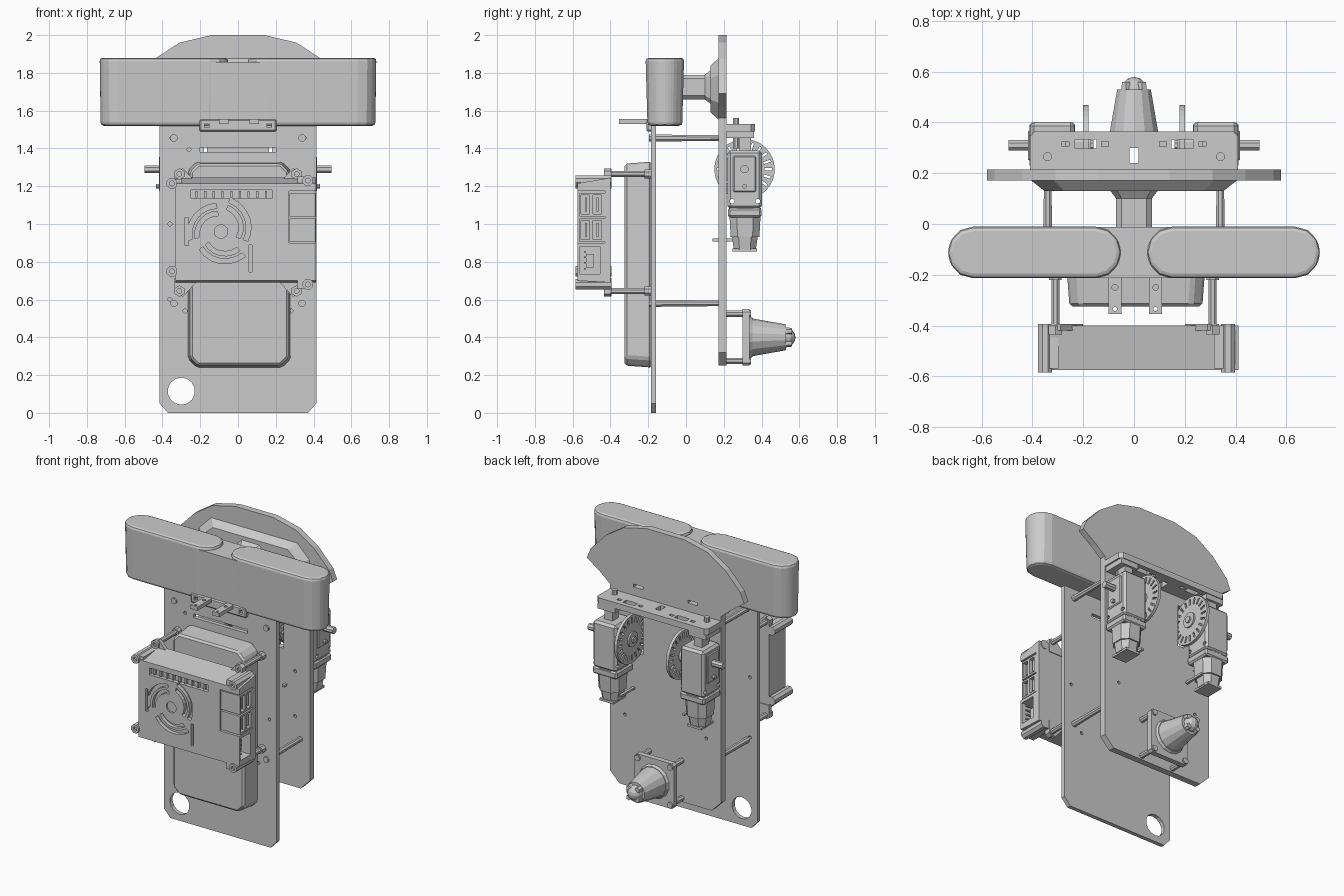
import bpy, bmesh
from math import sin, cos, pi, radians
from mathutils import Matrix, Vector

if "Cube" in bpy.data.objects:
    bpy.data.objects.remove(bpy.data.objects["Cube"])

MAPS = {'xz': lambda u, v, w: (u, w, v), 'xy': lambda u, v, w: (u, v, w), 'yz': lambda u, v, w: (w, u, v)}


def finish(name, bm, bevel=0, seg=2):
    bmesh.ops.recalc_face_normals(bm, faces=bm.faces)
    me = bpy.data.meshes.new(name)
    bm.to_mesh(me)
    bm.free()
    ob = bpy.data.objects.new(name, me)
    bpy.context.collection.objects.link(ob)
    if bevel:
        m = ob.modifiers.new('bevel', 'BEVEL')
        m.width, m.segments, m.limit_method = bevel, seg, 'ANGLE'
        apply(ob, m)
    return ob


def apply(ob, m):
    bpy.context.view_layer.objects.active = ob
    bpy.ops.object.modifier_apply(modifier=m.name)


def prism(name, pts, plane, a, b, s=(1, 1), bevel=0, seg=2):
    """Extrude a 2D profile from a to b; s scales the b end about its middle."""
    f = MAPS[plane]
    cu = (min(p[0] for p in pts) + max(p[0] for p in pts)) / 2
    cv = (min(p[1] for p in pts) + max(p[1] for p in pts)) / 2
    bm = bmesh.new()
    lo = [bm.verts.new(f(u, v, a)) for u, v in pts]
    hi = [bm.verts.new(f(cu + (u - cu) * s[0], cv + (v - cv) * s[1], b)) for u, v in pts]
    bm.faces.new(lo)
    bm.faces.new(hi)
    for i in range(len(pts)):
        j = (i + 1) % len(pts)
        bm.faces.new((lo[i], lo[j], hi[j], hi[i]))
    return finish(name, bm, bevel, seg)


def box(name, x0, x1, y0, y1, z0, z1, bevel=0, seg=1):
    return prism(name, [(x0, y0), (x1, y0), (x1, y1), (x0, y1)], 'xy', z0, z1, bevel=bevel, seg=seg)


def ring(cu, cv, r, n=12):
    return [(cu + r * cos(2 * pi * (i + .5) / n), cv + r * sin(2 * pi * (i + .5) / n)) for i in range(n)]


def rod(name, plane, cu, cv, r, a, b, n=10, taper=1):
    return prism(name, ring(cu, cv, r, n), plane, a, b, (taper, taper))


def chamfered(x0, x1, z0, z1, c):
    return [(x0 + c, z0), (x1 - c, z0), (x1, z0 + c), (x1, z1 - c),
            (x1 - c, z1), (x0 + c, z1), (x0, z1 - c), (x0, z0 + c)]


def cut(ob, cutters):
    for c in cutters:
        m = ob.modifiers.new('cut', 'BOOLEAN')
        m.operation, m.solver, m.object = 'DIFFERENCE', 'EXACT', c
        apply(ob, m)
        bpy.data.objects.remove(c)


# front plate with hanging hole, slot and screw holes
p = prism('front_plate', [(-.37, 0), (.37, 0), (.415, .05), (.415, 1.54), (-.415, 1.54), (-.415, .05)], 'xz', -.185, -.158)
holes = [rod('c', 'xz', -.30, .115, .072, -.3, 0, 14), box('c', -.2, .2, -.3, 0, 1.38, 1.405)]
for x, z in [(-.35, 1.455), (.35, 1.455), (-.26, 1.395), (-.28, .54), (.28, .54), (-.36, 1.0), (.36, .85), (-.36, .6)]:
    holes.append(rod('c', 'xz', x, z, .011, -.3, 0, 8))
cut(p, holes)

# back plate with domed, winged top and wheel slots
half = [(.34, .25), (.41, .32), (.41, 1.56), (.48, 1.62), (.58, 1.69), (.55, 1.76), (.44, 1.875), (.31, 1.96), (.14, 2.0)]
p = prism('back_plate', half + [(-x, z) for x, z in reversed(half)], 'xz', .172, .215)
holes = []
for s in (-1, 1):
    holes.append(box('c', s * .19 - .025, s * .19 + .025, .1, .3, 1.15, 1.43))
    holes.append(box('c', s * .2 - .035, s * .2 + .035, .1, .3, 1.585, 1.605))
    holes += [rod('c', 'xz', s * .3, z, .011, .1, .3, 8) for z in (.72, 1.02)]
cut(p, holes)

# wide two-lobed display bar on its neck and mounting pad
for s in (-1, 1):
    lobe = []
    for c, a0 in ((.635, -90), (.15, 90)):
        for i in range(7):
            a = radians(a0 + i * 30)
            lobe.append((s * (c + .1 * cos(a)), -.112 + .102 * sin(a)))
    prism('display_lobe', lobe, 'xy', 1.88, 1.52, (.985, .9), bevel=.018)
prism('display_bridge', [(-.15, -.212), (.15, -.212), (.15, -.012), (-.15, -.012)], 'xy', 1.858, 1.525, (1, .9))
prism('display_neck', chamfered(-.07, .07, 1.66, 1.79, .02), 'xz', -.03, .14)
prism('neck_pad', chamfered(-.41, .41, 1.55, 1.88, .09), 'xz', .175, .13, (.86, .75))
prism('neck_collar', chamfered(-.1, .1, 1.63, 1.82, .03), 'xz', .14, .1, (.7, .7))

# sensor bracket below the bar
b = box('sensor_bracket', -.205, .205, -.21, -.16, 1.49, 1.555, .008)
cut(b, [box('c', x - .012, x + .012, -.3, -.19, 1.51, 1.535) for x in (-.165, .165)])
for x in (-.075, .085):
    q = box('sensor_prong', x - .025, x + .025, -.355, -.2, 1.53, 1.555)
    cut(q, [rod('c', 'xy', x, -.25, .012, 1.5, 1.6, 8), rod('c', 'xy', x, -.335, .008, 1.5, 1.6, 8)])

# plate spacers
for x in (-.34, .34):
    for z in (.58, 1.455):
        rod('plate_spacer', 'xz', x, z, .02, -.165, .175, 8, .8)
        rod('spacer_screw', 'xz', x, z, .02, -.195, -.184, 8)

# battery pack
prism('battery_pack', chamfered(-.265, .28, .24, 1.33, .045), 'xz', -.18, -.325, (.96, .98), bevel=.012, seg=1)

# computer case
case = prism('computer_case', [(-.575, .70), (-.40, .69), (-.40, 1.245), (-.575, 1.215)], 'yz', -.33, .412)
cuts = [box('c', .27, .5, -.7, -.43, .9, 1.175),
        box('c', .3, .5, -.562, -.455, .735, .88),
        box('c', -.25, .18, -.7, -.55, 1.135, 1.18),
        box('c', -.28, -.262, -.7, -.55, .885, 1.035),
        box('c', .057, .075, -.7, -.55, .745, .89)]
for k in range(3):
    for r, w in ((.085, .024), (.125, .026)):
        arc = [(t, r + .035 * t) for t in (i / 6 for i in range(7))]
        pt = lambda t, q: (-.09 + q * cos(radians(k * 120 - 20 + 95 * t)), .96 + q * sin(radians(k * 120 - 20 + 95 * t)))
        cuts.append(prism('c', [pt(t, q) for t, q in arc] + [pt(t, q + w) for t, q in reversed(arc)], 'xz', -.7, -.55))
cuts.append(prism('c', ring(-.09, .96, .036, 14), 'xz', -.7, -.565))
cut(case, cuts)
for i in range(9):
    x = -.22 + i * .046
    box('header_pin', x - .006, x + .006, -.568, -.545, 1.14, 1.175)

# stacked sockets on the case side
for z in (.905, 1.04):
    u = box('usb_socket', .272, .41, -.565, -.42, z, z + .125)
    cut(u, [box('c', .3, .5, -.555 + d, -.51 + d, z + .012, z + .113) for d in (0, .062)])
    for d in (0, .062):
        box('socket_tongue', .28, .4, -.536 + d, -.524 + d, z + .025, z + .1)
box('network_contacts', .28, .37, -.53, -.49, .77, .84)
for i in range(4):
    box('network_pin', .3, .4, -.54, -.53, .76 + i * .03, .768 + i * .03)

# case corner posts, back ears and standoffs
for x, z in [(-.35, 1.215), (.37, 1.23), (-.35, .75), (.37, .68)]:
    q = rod('case_post', 'xz', x, z, .03, -.585, -.395, 8)
    cut(q, [rod('c', 'xz', x, z, .014, -.7, -.57, 6)])
    box('post_web', min(x, x * .85), max(x, x * .85), -.57, -.4, z - .022, z + .022)
for s in (-1, 1):
    for z, e in ((1.265, -1), (.645, 1)):
        prism('case_ear', [(s * .2, z + e * .07), (s * .29, z - e * .03), (s * .335, z - e * .01), (s * .335, z + e * .07)],
              'xz', -.42, -.395)
        rod('case_standoff', 'xz', s * .31, z, .017, -.4, -.18, 8)
        rod('standoff_foot', 'xz', s * .31, z, .026, -.22, -.18, 8)
        q = rod('standoff_nut', 'xz', s * .31, z, .03, -.435, -.4, 6)
        cut(q, [rod('c', 'xz', s * .31, z, .013, -.5, -.42, 8)])

# motor bracket shelf
b = prism('motor_shelf', [(-.41, .215), (.41, .215), (.41, .345), (.39, .365), (-.39, .365), (-.41, .345)], 'xy', 1.49, 1.53)
cuts = [box('c', -.018, .018, .24, .3, 1.4, 1.6)]
for s in (-1, 1):
    cuts.append(box('c', s * .19 - .043, s * .19 + .043, .297, .333, 1.4, 1.6))
    cuts += [box('c', s * x - .014, s * x + .014, .305, .325, 1.4, 1.6) for x in (.115, .27)]
cut(b, cuts)

# two gear motors, each with a slotted encoder wheel
for s in (-1, 1):
    def mbox(name, x0, x1, *r, **k):
        return box(name, min(s * x0, s * x1), max(s * x0, s * x1), *r, **k)
    g = mbox('gearbox', .235, .41, .22, .402, 1.08, 1.39, bevel=.015)
    cut(g, [rod('c', 'yz', y, 1.12, .013, s * .2, s * .5, 8) for y in (.245, .38)])
    mbox('gearbox_cover', .4, .418, .25, .37, 1.17, 1.36, bevel=.006)
    mbox('hanger_tab', .30, .36, .28, .345, 1.37, 1.5)
    mbox('hanger_foot', .27, .4, .215, .36, 1.49, 1.455)
    rod('hanger_screw', 'xy', s * .34, .265, .018, 1.4, 1.56, 8)
    rod('axle', 'yz', .31, 1.29, .022, s * .16, s * .495, 8)
    rod('locating_peg', 'yz', .31, 1.2, .013, s * .4, s * .435, 8)
    prism('motor_can', chamfered(*sorted((s * .24, s * .405)), .228, .397, .04), 'xy', 1.085, .93, (.9, .9))
    prism('motor_cap', chamfered(*sorted((s * .255, s * .39)), .243, .38, .035), 'xy', .935, .865, (.85, .85))
    mbox('motor_collar', .232, .412, .222, .4, 1.035, 1.085, bevel=.01)
    mbox('motor_foot', .27, .375, .245, .375, .855, .87)
    mbox('motor_strap', .225, .242, .14, .36, .908, .922)
    w = rod('encoder_wheel', 'yz', .31, 1.29, .16, s * .18, s * .2, 28)
    slots = []
    for i in range(20):
        c = prism('c', [(.105, -.006), (.145, -.006), (.145, .006), (.105, .006)], 'yz', s * .1, s * .3)
        c.data.transform(Matrix.Translation((0, .31, 1.29)) @ Matrix.Rotation(i * pi / 10, 4, 'X'))
        slots.append(c)
    cut(w, slots)
    rod('wheel_hub', 'yz', .31, 1.29, .05, s * .17, s * .235, 12)

# ball caster on four posts
q = prism('caster_base', chamfered(-.145, .145, .25, .55, .015), 'xz', .30, .335)
for x in (-.12, .12):
    for z in (.275, .525):
        rod('caster_post', 'xz', x, z, .018, .21, .305, 8)
        rod('caster_screw', 'xz', x, z, .02, .33, .345, 8)
rod('caster_flange', 'xz', 0, .4, .115, .33, .352, 14, .9)
rod('caster_cone', 'xz', 0, .4, .1, .35, .53, 14, .68)
for i in range(4):
    a = pi / 4 + i * pi / 2
    rod('caster_finger', 'xz', .045 * cos(a), .4 + .045 * sin(a), .025, .5, .56, 6, .7)
bm = bmesh.new()
bmesh.ops.create_uvsphere(bm, u_segments=12, v_segments=8, radius=.05, matrix=Matrix.Translation((0, .53, .4)))
finish('caster_ball', bm)
